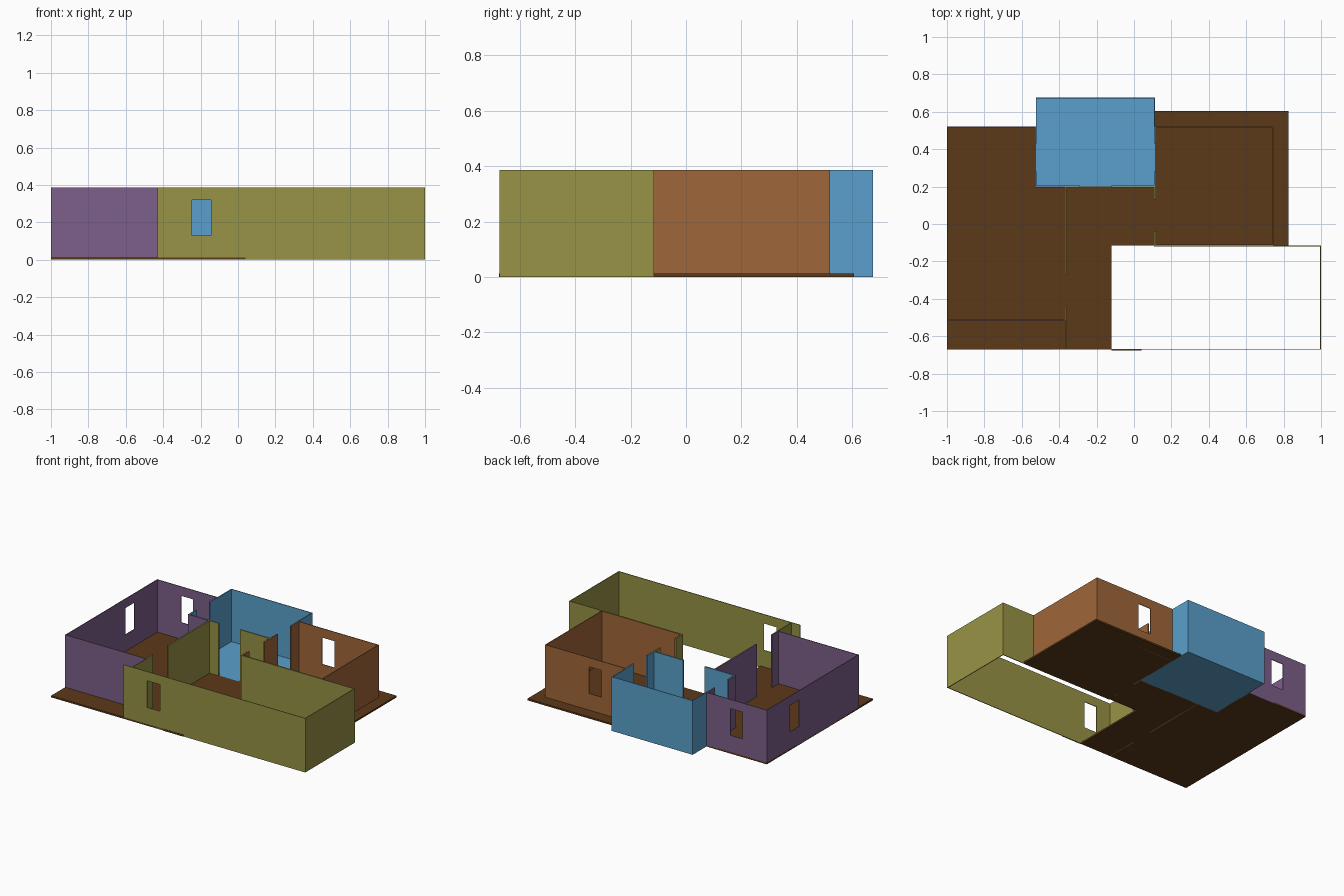
import bpy, bmesh

if "Cube" in bpy.data.objects:
    bpy.data.objects.remove(bpy.data.objects["Cube"])

HEIGHT = 0.385
SILL, LINTEL = 0.13, 0.32
THICK = 0.005
FLOOR_Z = 0.012


def finish(name, bm, colour):
    mesh = bpy.data.meshes.new(name)
    bm.to_mesh(mesh)
    bm.free()
    obj = bpy.data.objects.new(name, mesh)
    bpy.context.collection.objects.link(obj)
    mat = bpy.data.materials.get(colour[0]) or bpy.data.materials.new(colour[0])
    mat.diffuse_color = (*colour[1], 1)
    mat.use_nodes = True
    mat.node_tree.nodes["Principled BSDF"].inputs["Base Color"].default_value = mat.diffuse_color
    mesh.materials.append(mat)
    return obj


def walls(name, paths, colour):
    """Wall sheets along paths (room on the left), thickened inward.
    A point with a third value starts a stretch containing a window."""
    bm = bmesh.new()
    rows = (0, SILL, LINTEL, HEIGHT)
    for path in paths:
        cols = [[bm.verts.new((p[0], p[1], z)) for z in rows] for p in path]
        for i in range(len(path) - 1):
            for r in range(3):
                if len(path[i]) == 3 and r == 1:
                    continue
                a, b = cols[i], cols[i + 1]
                bm.faces.new((a[r], b[r], b[r + 1], a[r + 1]))
    obj = finish(name, bm, colour)
    mod = obj.modifiers.new("thickness", 'SOLIDIFY')
    mod.thickness = THICK
    mod.offset = -1
    mod.use_even_offset = True
    return obj


def slab(name, outline, colour):
    bm = bmesh.new()
    face = bm.faces.new([bm.verts.new((x, y, 0)) for x, y in outline])
    res = bmesh.ops.extrude_face_region(bm, geom=[face])
    for v in res["geom"]:
        if isinstance(v, bmesh.types.BMVert):
            v.co.z = FLOOR_Z
    bmesh.ops.recalc_face_normals(bm, faces=bm.faces[:])
    return finish(name, bm, colour)


BROWN = ("brown", (0.107, 0.042, 0.010))
PURPLE = ("purple", (0.205, 0.115, 0.254))
OLIVE = ("olive", (0.309, 0.292, 0.061))
BLUE = ("blue", (0.102, 0.352, 0.604))
ORANGE = ("orange", (0.352, 0.133, 0.041))
W = True

# Shared wall lines
L, M, N, R = -1.0, -0.365, -0.525, 0.113
FRONT, BACK, MID, HALL = -0.672, 0.52, -0.115, 0.2

# Floors
slab("main_floor", [(L, FRONT), (-0.12, FRONT), (-0.12, MID), (0.825, MID),
                    (0.825, 0.605), (R, 0.605), (R, HALL), (N, HALL),
                    (N, BACK), (L, BACK)], BROWN)
slab("front_threshold", [(-0.12, FRONT - 0.003), (0.04, FRONT - 0.003),
                         (0.04, FRONT), (-0.12, FRONT)], BROWN)
slab("back_room_floor", [(N, HALL), (R, HALL), (R, 0.675), (N, 0.675)], BLUE)

# Left bedroom
walls("left_room_walls", [
    [(M, -0.27), (M, HALL), (N, HALL), (N, 0.28)],
    [(N, 0.43), (N, BACK), (-0.715, BACK, W), (-0.81, BACK), (L, BACK),
     (L, 0.26, W), (L, 0.156), (L, -0.515), (M, -0.515), (M, -0.44)],
], PURPLE)

# Front living area
walls("living_room_walls", [
    [(-0.43, FRONT), (-0.245, FRONT, W), (-0.145, FRONT), (1, FRONT),
     (1, MID), (R, MID), (R, -0.04)],
    [(R, 0.13), (R, HALL), (-0.12, HALL)],
    [(-0.29, HALL), (M, HALL), (M, -0.27)],
    [(M, -0.44), (M, FRONT)],
], OLIVE)

# Back middle room
walls("back_room_walls", [
    [(N, 0.28), (N, HALL), (-0.29, HALL)],
    [(-0.12, HALL), (R, HALL), (R, 0.28)],
    [(R, 0.43), (R, 0.675), (N, 0.675), (N, 0.43)],
], BLUE)

# Right bedroom
walls("right_room_walls", [
    [(R, -0.04), (R, MID), (0.745, MID), (0.745, BACK), (0.40, BACK, W),
     (0.30, BACK), (R, BACK), (R, 0.43)],
    [(R, 0.28), (R, 0.13)],
], ORANGE)
